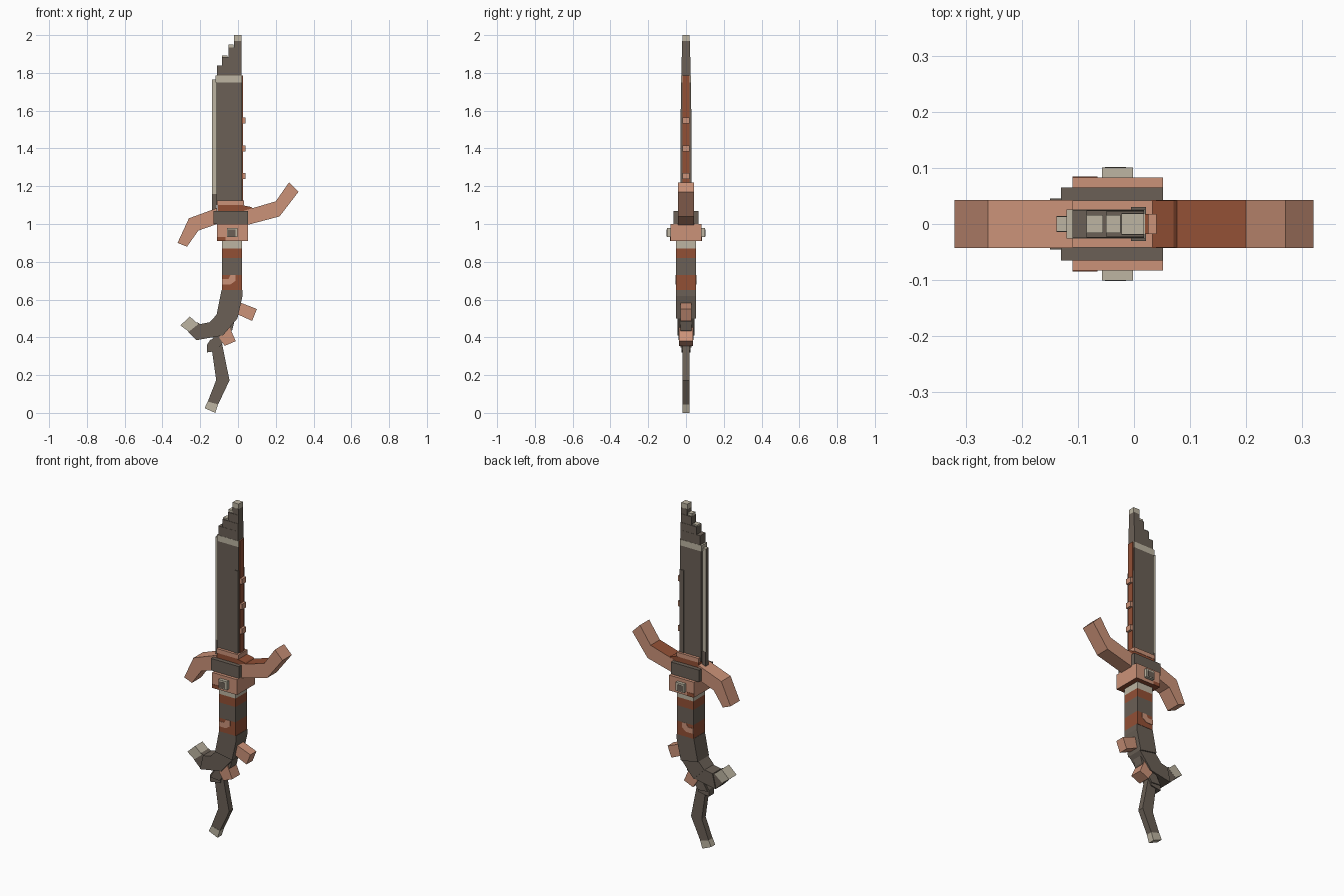
import bpy
import bmesh
from mathutils import Vector

default_cube = bpy.data.objects.get("Cube")
if default_cube:
    bpy.data.objects.remove(default_cube, do_unlink=True)


def make_material(name, colour):
    material = bpy.data.materials.new(name)
    material.use_nodes = True
    rgba = (*colour, 1)
    material.diffuse_color = rgba
    material.node_tree.nodes["Principled BSDF"].inputs["Base Color"].default_value = rgba
    return material


DARK = make_material("dark weathered grey", (.145, .117, .093))
RUST = make_material("rust brown", (.29, .08, .036))
COPPER = make_material("pale copper", (.6, .29, .19))
CREAM = make_material("bone cream", (.51, .46, .36))


def prism(name, material, half_depth, outline, y=0, accent=None, direction=None):
    """Extrude a front outline along y; faces looking along direction get the accent."""
    bm = bmesh.new()
    front = bm.faces.new([bm.verts.new((px, y - half_depth, pz)) for px, pz in outline])
    extruded = bmesh.ops.extrude_face_region(bm, geom=[front])["geom"]
    moved = [item for item in extruded if isinstance(item, bmesh.types.BMVert)]
    bmesh.ops.translate(bm, verts=moved, vec=(0, 2 * half_depth, 0))
    bmesh.ops.recalc_face_normals(bm, faces=bm.faces)
    mesh = bpy.data.meshes.new(name)
    mesh.materials.append(material)
    if accent:
        mesh.materials.append(accent)
        for face in bm.faces:
            face.material_index = int(face.normal.dot(Vector(direction)) > .8)
    bm.to_mesh(mesh)
    bm.free()
    obj = bpy.data.objects.new(name, mesh)
    bpy.context.collection.objects.link(obj)
    return obj


def box(name, material, half_depth, left, right, bottom, top, **options):
    corners = [(left, bottom), (right, bottom), (right, top), (left, top)]
    return prism(name, material, half_depth, corners, **options)


# Blade body, raised edge panel and cream band
box("blade_body", DARK, .026, -.115, .02, 1.1, 1.75)
box("blade_edge_panel", DARK, .03, -.005, .021, 1.1, 1.61)
box("blade_band", CREAM, .026, -.12, .02, 1.75, 1.785)

# Stepped broken tip
tip_steps = [(-.11, 1.785, 1.84, .025), (-.085, 1.84, 1.885, .024),
             (-.05, 1.885, 1.935, .022), (-.022, 1.935, 1.97, .02)]
for left, bottom, top, depth in tip_steps:
    box("tip_step", DARK, depth, left, .018, bottom, top)
box("tip_cap", CREAM, .019, -.022, .018, 1.97, 2)
box("tip_chip_low", CREAM, .016, -.085, -.055, 1.885, 1.893)
box("tip_chip_high", CREAM, .016, -.05, -.024, 1.935, 1.95)

# Back strip and toothed rusty edge
box("back_strip", CREAM, .013, -.138, -.115, 1.16, 1.765, accent=DARK, direction=(-1, 0, 0))
box("back_strip_foot", DARK, .014, -.138, -.115, 1.06, 1.16)
box("rust_edge", RUST, .018, .02, .026, 1.1, 1.785)
for height in (1.255, 1.4, 1.548):
    box("edge_tooth", COPPER, .018, .02, .04, height - .016, height + .016)

# Layered guard
box("guard_trim", COPPER, .042, -.11, .033, 1.1, 1.125)
box("guard_collar", RUST, .04, -.108, .03, 1.07, 1.1)
box("guard_plate", DARK, .065, -.13, .052, 1, 1.07)
box("guard_block", COPPER, .083, -.11, .052, .91, 1, accent=RUST, direction=(0, 0, -1))
for side in (-1, 1):
    box("guard_stud", CREAM, .01, -.057, -.002, .93, .98, y=side * .091)
    box("stud_face", DARK, .002, -.052, -.014, .935, .97, y=side * .1)
    box("block_worn_patch", RUST, .002, -.11, -.065, .91, .932, y=side * .083)

# Bent quillons
prism("left_quillon_arm", COPPER, .043,
      [(.03, .99), (.22, 1.04), (.2, 1.12), (.03, 1.07)], accent=RUST, direction=(-.25, 0, 1))
prism("left_quillon_tip", COPPER, .043,
      [(.2, 1.12), (.22, 1.04), (.32, 1.17), (.27, 1.22)])
prism("left_quillon_root", RUST, .042, [(.02, 1.05), (.08, 1.08), (.07, 1.09), (.02, 1.1)])
prism("right_quillon_arm", COPPER, .043,
      [(-.11, 1), (-.11, 1.085), (-.26, 1.03), (-.21, .965)])
prism("right_quillon_tip", COPPER, .043,
      [(-.26, 1.03), (-.32, .9), (-.27, .88), (-.21, .965)])

# Banded grip with worn patches
grip_bands = [("grip_collar", CREAM, .87, .91), ("grip_upper_wrap", RUST, .82, .87),
              ("grip_middle_wrap", DARK, .73, .82), ("grip_lower_wrap", RUST, .65, .73)]
for name, material, bottom, top in grip_bands:
    box(name, material, .054, -.085, .022, bottom, top)
for side in (-1, 1):
    prism("grip_worn_patch", COPPER, .002,
          [(-.085, .68), (-.04, .68), (-.012, .7), (-.012, .73), (-.04, .73), (-.05, .71), (-.085, .71)],
          y=side * .054)

# Curved pommel sweeping into a hook
prism("pommel_bend", DARK, .052, [(-.087, .65), (-.113, .52), (-.003, .5), (.024, .62), (.024, .65)])
prism("pommel_curve", DARK, .045, [(-.113, .52), (-.15, .48), (-.08, .41), (-.003, .5)])
prism("pommel_sweep", DARK, .04, [(-.15, .48), (-.2, .47), (-.22, .385), (-.08, .41)])
prism("hook_stem", DARK, .034, [(-.2, .47), (-.215, .48), (-.265, .43), (-.22, .385)])
prism("hook_cap", CREAM, .035, [(-.26, .43), (-.21, .47), (-.255, .51), (-.305, .463)])

# Thin crooked tail
prism("tail_root", DARK, .03, [(-.09, .47), (-.02, .48), (-.03, .44), (-.1, .345), (-.16, .35)])
prism("tail_knuckle", DARK, .024, [(-.145, .39), (-.09, .37), (-.1, .33), (-.165, .32), (-.165, .36)])
prism("tail_upper", DARK, .018, [(-.145, .38), (-.085, .37), (-.045, .172), (-.115, .17)])
prism("tail_lower", DARK, .018, [(-.115, .175), (-.045, .172), (-.105, .045), (-.16, .06)])
prism("tail_cap", CREAM, .019, [(-.16, .06), (-.105, .045), (-.12, 0), (-.177, .025)])

# Copper thorns
prism("upper_thorn", COPPER, .028, [(.01, .585), (.1, .55), (.075, .487), (-.01, .525)])
prism("lower_thorn", COPPER, .036, [(-.1, .4), (-.045, .455), (-.012, .38), (-.07, .355)])
